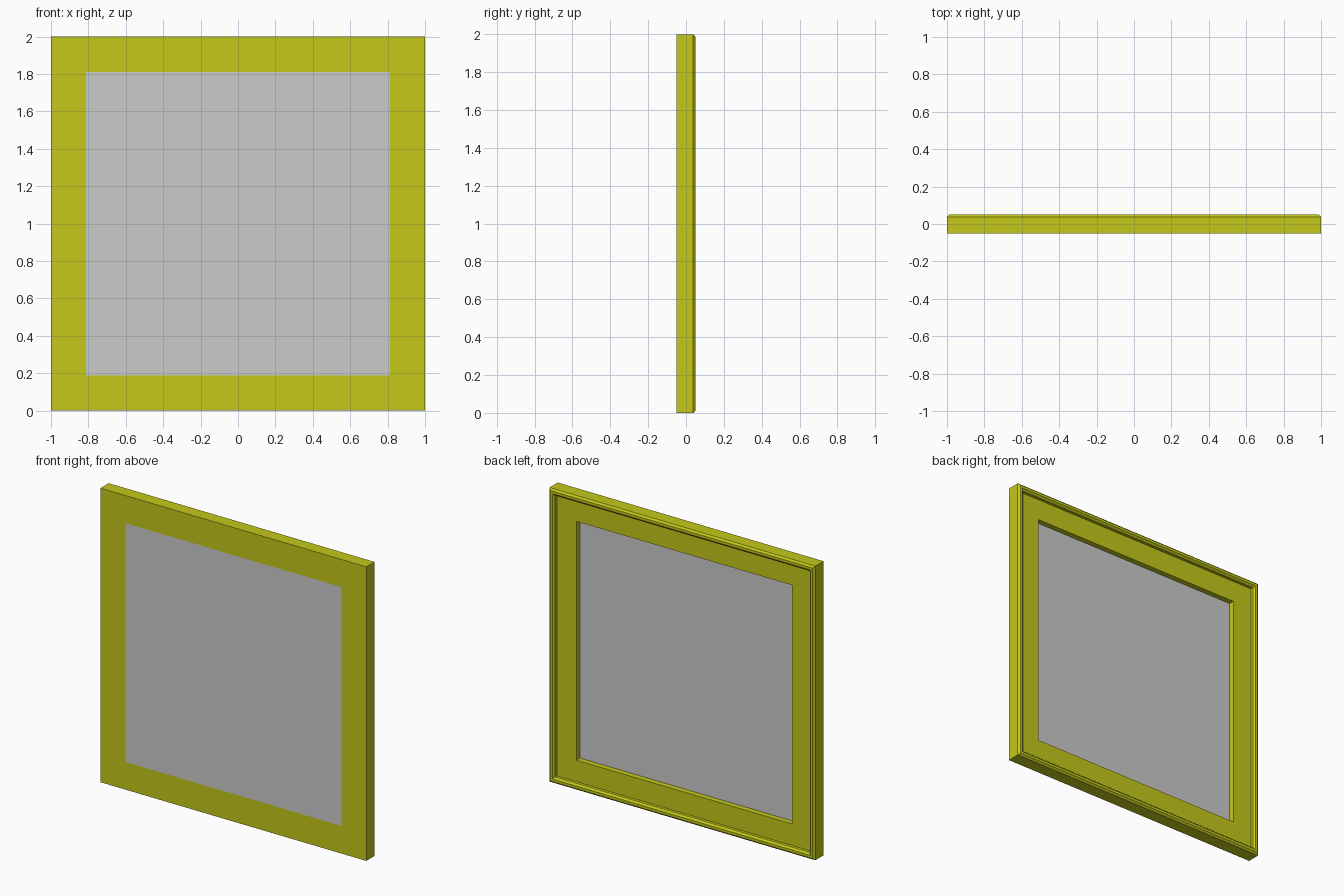
import bpy, bmesh

if "Cube" in bpy.data.objects:
    bpy.data.objects.remove(bpy.data.objects["Cube"])

def material(name, color):
    m = bpy.data.materials.new(name)
    m.diffuse_color = color
    m.use_nodes = True
    m.node_tree.nodes["Principled BSDF"].inputs["Base Color"].default_value = m.diffuse_color
    return m

def make_object(name, bm):
    bmesh.ops.recalc_face_normals(bm, faces=bm.faces)
    me = bpy.data.meshes.new(name)
    bm.to_mesh(me)
    bm.free()
    ob = bpy.data.objects.new(name, me)
    bpy.context.collection.objects.link(ob)
    return ob

# Moulding cross-section: (inset from outer edge, y)
PROFILE = [(0, -0.05), (0, 0.038), (0.012, 0.05), (0.03, 0.05),
           (0.042, 0.038), (0.042, 0.018), (0.188, 0.018), (0.188, -0.05)]

# Frame: one mitred square ring per profile point, bridged to the next
bm = bmesh.new()
rings = []
for inset, y in PROFILE:
    h = 1 - inset
    rings.append([bm.verts.new((sx * h, y, 1 + sz * h))
                  for sx, sz in ((-1, -1), (1, -1), (1, 1), (-1, 1))])
for a, b in zip(rings, rings[1:] + rings[:1]):
    for i in range(4):
        j = (i + 1) % 4
        bm.faces.new((a[i], a[j], b[j], b[i]))
frame = make_object("frame", bm)
frame.data.materials.append(material("yellow_paint", (0.55, 0.58, 0.01, 1)))

# Pane: thin grey slab filling the opening, flush with the front
bm = bmesh.new()
bmesh.ops.create_cube(bm, size=1)
for v in bm.verts:
    v.co = (v.co.x * 1.624, v.co.y * 0.03 - 0.035, v.co.z * 1.624 + 1)
make_object("pane", bm)
